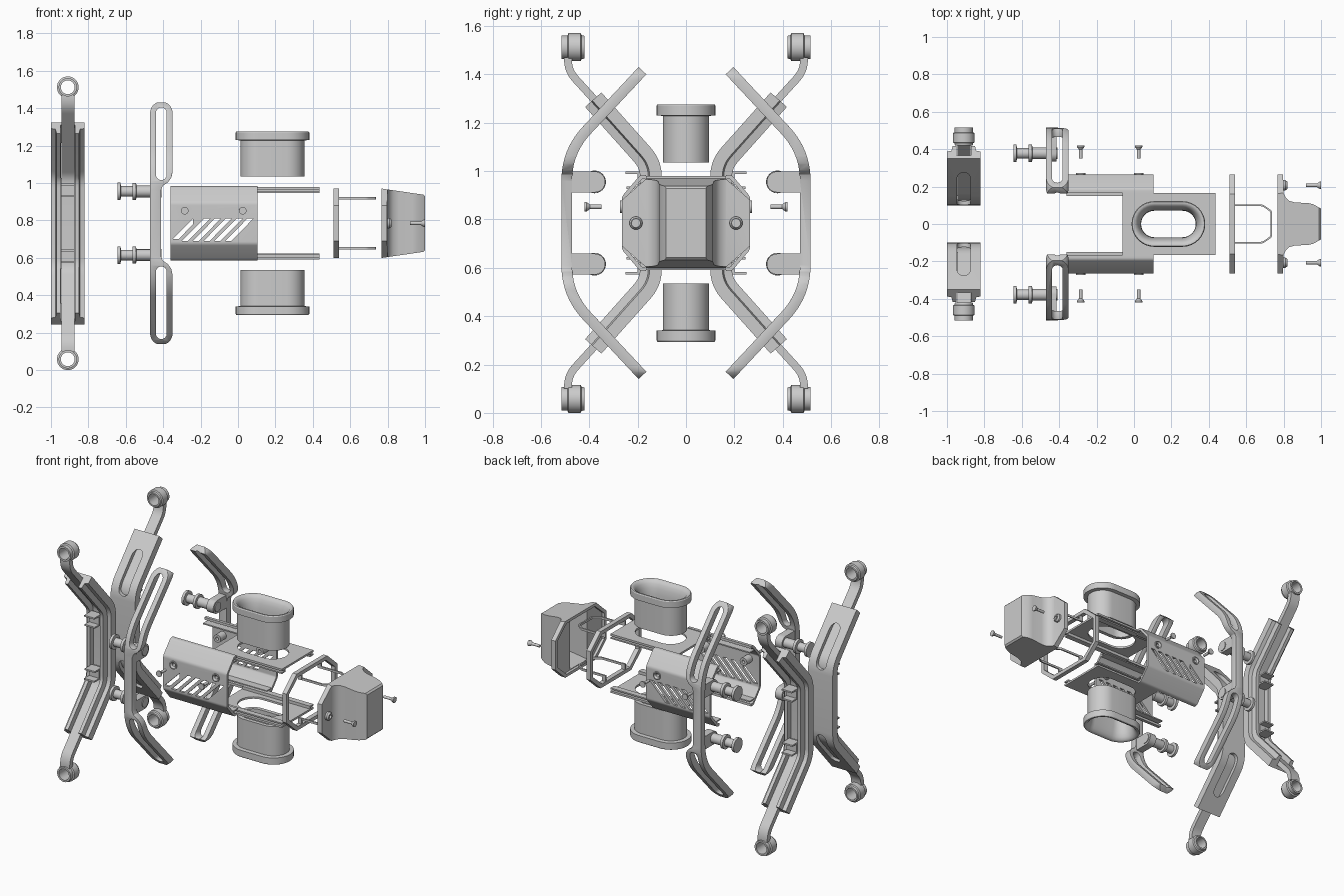
import bpy, bmesh, math
from mathutils import Vector, Matrix

if "Cube" in bpy.data.objects:
    bpy.data.objects.remove(bpy.data.objects["Cube"])

ZC = 0.785  # mirror height


def loft(name, rings, closed=False, smooth=True):
    bm = bmesh.new()
    vs = [[bm.verts.new(p) for p in r] for r in rings]
    n, m = len(rings), len(rings[0])
    for i in range(n if closed else n - 1):
        a, b = vs[i], vs[(i + 1) % n]
        for j in range(m):
            bm.faces.new((a[j], a[(j + 1) % m], b[(j + 1) % m], b[j]))
    if not closed:
        bm.faces.new(vs[0])
        bm.faces.new(vs[-1])
    bmesh.ops.recalc_face_normals(bm, faces=bm.faces)
    me = bpy.data.meshes.new(name)
    bm.to_mesh(me)
    bm.free()
    o = bpy.data.objects.new(name, me)
    bpy.context.collection.objects.link(o)
    return o


def at(axis, h, a, b):
    return {'x': (h, a, b), 'y': (a, h, b), 'z': (a, b, h)}[axis]


def prism(name, pts, axis, h0, h1):
    return loft(name, [[at(axis, h, *p) for p in pts] for h in (h0, h1)])


def box(name, x, y, z):
    return prism(name, [(x[0], y[0]), (x[1], y[0]), (x[1], y[1]), (x[0], y[1])], 'z', *z)


def lathe(name, prof, axis, c, closed=False, n=32):
    ang = [2 * math.pi * k / n for k in range(n)]
    return loft(name, [[at(axis, h, c[0] + r * math.cos(t), c[1] + r * math.sin(t))
                        for t in ang] for r, h in prof], closed)


def stadium(cx, cy, straight, r, vertical=False, n=16):
    pts = []
    for s, t0 in ((1, -math.pi / 2), (-1, math.pi / 2)):
        for k in range(n + 1):
            t = t0 + math.pi * k / n
            u, v = s * straight + r * math.cos(t), r * math.sin(t)
            pts.append((cx - v, cy + u) if vertical else (cx + u, cy + v))
    return pts


def fillet(pts, d, n=6):
    p = [Vector(q) for q in pts]
    out = [p[0]]
    for a, b, c in zip(p, p[1:], p[2:]):
        s, e = b + (a - b).normalized() * d, b + (c - b).normalized() * d
        out += [s.lerp(b, k / n).lerp(b.lerp(e, k / n), k / n) for k in range(n + 1)]
    return out + [p[-1]]


def offset(path, d):
    out = []
    for i, p in enumerate(path):
        ts = []
        if i > 0: ts.append((p - path[i - 1]).normalized())
        if i < len(path) - 1: ts.append((path[i + 1] - p).normalized())
        t = sum(ts, Vector((0, 0))).normalized()
        out.append(p + Vector((t.y, -t.x)) * d / max(t.dot(ts[0]), 0.3))
    return out


def strip(path, d0, d1):
    return offset(path, d0) + offset(path, d1)[::-1]


def both_ends(upper):
    return [(y, 2 * ZC - z) for y, z in upper[::-1]] + upper


def cut(o, cutter, op='DIFFERENCE'):
    m = o.modifiers.new('cut', 'BOOLEAN')
    m.operation, m.object, m.solver = op, cutter, 'EXACT'
    bpy.context.view_layer.objects.active = o
    bpy.ops.object.modifier_apply(modifier='cut')
    bpy.data.objects.remove(cutter)


def mirror(objs, axis):
    new = []
    for o in objs:
        me = o.data.copy()
        if axis == 'y':
            M = Matrix.Scale(-1, 4, (0, 1, 0))
        else:
            M = Matrix.Translation((0, 0, 2 * ZC)) @ Matrix.Scale(-1, 4, (0, 0, 1))
        me.transform(M)
        me.flip_normals()
        c = bpy.data.objects.new(o.name + '_mirror', me)
        bpy.context.collection.objects.link(c)
        new.append(c)
    return objs + new


# Outer bent channel legs with slots
XL = -0.91
path = fillet(both_ends([(0.10, 1.045), (0.35, 1.325)]), 0.07)
half = [(0.09, 0), (0.09, 0.05), (0.066, 0.056), (0.06, 0.09), (0.038, 0.09), (0.038, 0.022)]
sec = half + [(-x, n) for x, n in half[::-1]]
offs = [offset(path, n) for _, n in sec]
leg = loft('channel_leg', [[(XL + sec[j][0], *offs[j][i]) for j in range(len(sec))]
                           for i in range(len(path))])
for zc in (1.12, 2 * ZC - 1.12):
    cut(leg, prism('slot_cutter', stadium(XL, zc, 0.085, 0.036, True), 'y', 0.0, 0.4))
# Strap lying in the channel, ring ends and clips
sp = fillet(both_ends([(0.142, 1.035), (0.488, 1.415), (0.488, 1.47)]), 0.045)
strap = prism('leg_strap', strip(sp, -0.016, 0.016), 'x', XL - 0.035, XL + 0.035)
ring = lathe('end_ring', [(0.037, 0.42), (0.047, 0.42), (0.05, 0.432), (0.058, 0.436), (0.058, 0.486),
                          (0.049, 0.49), (0.049, 0.515), (0.037, 0.515)], 'y', (XL, ZC + 0.727), True)
clips = [box('clip', (XL - 0.037, XL + 0.037), (0.15, 0.20), (0.93, 0.99)),
         box('clip_fin', (XL - 0.037, XL + 0.037), (0.17, 0.25), (0.988, 0.998)),
         box('clip_fin', (XL - 0.037, XL + 0.037), (0.17, 0.245), (0.926, 0.936))]
mirror([leg, strap] + mirror([ring] + clips, 'z'), 'y')

# Bent loop handles
hp = fillet(both_ends([(0.493, 1.08), (0.18, 1.415)]), 0.12, 10)
handle = prism('loop_handle', strip(hp, -0.022, 0.022), 'x', -0.48, -0.34)
up = [(-0.412, 0.96), (-0.402, 0.985), (-0.375, 1.003), (-0.356, 1.03), (-0.35, 1.06)]
up += [(-0.41 + 0.06 * math.cos(math.pi * k / 16), 1.375 + 0.06 * math.sin(math.pi * k / 16))
       for k in range(17)]
cut(handle, prism('outline_cutter', both_ends(up), 'y', 0.0, 0.7), 'INTERSECT')
for zc in (1.21, 2 * ZC - 1.21):
    cut(handle, prism('slot_cutter', stadium(-0.41, zc, 0.165, 0.029, True), 'y', 0.0, 0.7))
bv = handle.modifiers.new('bevel', 'BEVEL')
bv.width, bv.segments, bv.limit_method, bv.angle_limit = 0.007, 2, 'ANGLE', 0.8
bpy.context.view_layer.objects.active = handle
bpy.ops.object.modifier_apply(modifier='bevel')
# Handle arms and pegs
ZP = 0.955
arm = prism('peg_arm', stadium(0.425, ZP, 0.048, 0.043), 'x', -0.465, -0.415)
cut(arm, box('arm_cutter', (-0.6, -0.3), (0.48, 0.6), (0.8, 1.1)))
peg = lathe('peg', [(0.047, -0.645), (0.047, -0.628), (0.028, -0.626), (0.028, -0.565), (0.046, -0.563),
                    (0.046, -0.545), (0.031, -0.543), (0.031, -0.41)], 'x', (0.378, ZP))
mirror([handle] + mirror([arm, peg], 'z'), 'y')

# Side shells with slanted vents
c = fillet([(0.165, 0.587), (0.19, 0.587), (0.265, 0.675), (0.265, 0.895), (0.19, 0.983), (0.165, 0.983)], 0.012, 4)
shell = prism('side_shell', strip(c, 0, -0.016), 'x', -0.36, 0.105)
for i in range(5):
    x = -0.30 + i * 0.058
    cut(shell, prism('vent_cutter', [(x, 0.69), (x + 0.032, 0.69), (x + 0.15, 0.81), (x + 0.118, 0.81)],
                     'y', 0.2, 0.3))
cut(shell, prism('vent_cutter', [(-0.35, 0.70), (-0.318, 0.70), (-0.24, 0.78), (-0.24, 0.81)], 'y', 0.2, 0.3))
parts = [shell]
for x in (-0.285, 0.025):
    cut(shell, lathe('hole_cutter', [(0.024, 0.2), (0.024, 0.3)], 'y', (x, 0.852)))
    # Screw posts and loose side screws
    parts.append(lathe('screw_post', [(0.011, 0.19), (0.026, 0.19), (0.026, 0.272), (0.02, 0.272),
                                      (0.011, 0.262)], 'y', (x, 0.852), True))
    parts.append(lathe('side_screw', [(0.009, 0.35), (0.009, 0.397), (0.02, 0.412), (0.02, 0.42)],
                       'y', (x, 0.852), n=20))
lip = box('shell_lip', (-0.36, 0.105), (0.15, 0.20), (0.942, 0.95))
mirror(parts + mirror([lip], 'z'), 'y')

# Upper and lower plates with oval openings and edge rails
XP = 0.184
plate = box('slot_plate', (-0.062, 0.435), (-0.165, 0.165), (0.966, 0.979))
cut(plate, prism('oval_cutter', stadium(XP, 0, 0.072, 0.094), 'z', 0.9, 1.1))
rails = mirror([box('plate_rail', (-0.062, 0.435), (0.13, 0.165), (0.947, 0.956)),
                box('rail_web', (-0.062, 0.435), (0.128, 0.138), (0.947, 0.97))], 'y')
# Oval flared ports
prof = [(0.096, 1.035), (0.096, 1.228), (0.122, 1.23), (0.122, 1.27), (0.118, 1.276), (0.110, 1.276),
        (0.099, 1.27), (0.088, 1.255), (0.079, 1.23), (0.073, 1.195), (0.071, 1.15), (0.071, 1.035)]
port = loft('oval_port', [[(x, y, z) for x, y in stadium(XP, 0, 0.075, r)] for r, z in prof], True)
mirror([plate, port] + rails, 'z')

# Octagonal gasket frame with two thin hoops
octo = [(0.265, 0.69), (0.265, 0.88), (0.16, 0.972), (-0.16, 0.972),
        (-0.265, 0.88), (-0.265, 0.69), (-0.16, 0.598), (0.16, 0.598)]


def octagon(x, d):
    return [(x, y * (1 - d / 0.265), ZC + (z - ZC) * (1 - d / 0.187)) for y, z in octo]


loft('gasket_frame', [octagon(0.51, 0), octagon(0.54, 0), octagon(0.54, 0.024), octagon(0.51, 0.024)], True)
u = fillet([(0.53, -0.104), (0.69, -0.104), (0.738, -0.07), (0.738, 0.07), (0.69, 0.104), (0.53, 0.104)], 0.012, 4)
hoop = prism('gasket_hoop', strip(u, 0, -0.009), 'z', 0.911, 0.925)
tabs = mirror([box('hoop_tab', (0.512, 0.538), (0.095, 0.107), (0.911, 0.96))], 'y')
mirror([hoop] + tabs, 'z')

# Hollow tapered nose cap
side = [(0.767, 0.27), (0.797, 0.27), (0.80, 0.165), (0.812, 0.14), (0.83, 0.124), (0.86, 0.115),
        (0.93, 0.112), (0.96, 0.105), (1.0, 0.082)]
cap = prism('nose_cap', side + [(x, -y) for x, y in side[::-1]], 'z', 0.5, 1.1)
cut(cap, loft('octagon_cutter', [octagon(0.7, 0), octagon(1.1, 0)]), 'INTERSECT')
cut(cap, prism('taper_cutter', [(0.75, 0.597), (0.99, 0.632), (1.0, 0.642), (1.0, 0.928), (0.99, 0.938),
                                (0.75, 0.973)], 'y', -0.5, 0.5), 'INTERSECT')
cut(cap, loft('recess_cutter', [octagon(0.74, 0.02), octagon(0.784, 0.02)]))
cut(cap, prism('core_cutter', [(0.77, 0.62), (0.975, 0.65), (0.975, 0.92), (0.77, 0.95)], 'y', -0.09, 0.09))
# Cap bosses and loose cap screws
boss = lathe('cap_boss', [(0.011, 0.785), (0.027, 0.785), (0.027, 0.81), (0.02, 0.82), (0.011, 0.82)],
             'x', (0.207, ZC), True)
screw = lathe('cap_screw', [(0.009, 0.92), (0.009, 0.977), (0.019, 0.992), (0.019, 1.0)], 'x', (0.207, ZC), n=20)
mirror([boss, screw], 'y')

# Smooth curved parts, keep hard edges
for o in bpy.context.scene.objects:
    o.select_set(True)
    bpy.context.view_layer.objects.active = o
bpy.ops.object.shade_smooth_by_angle(angle=math.radians(30))
